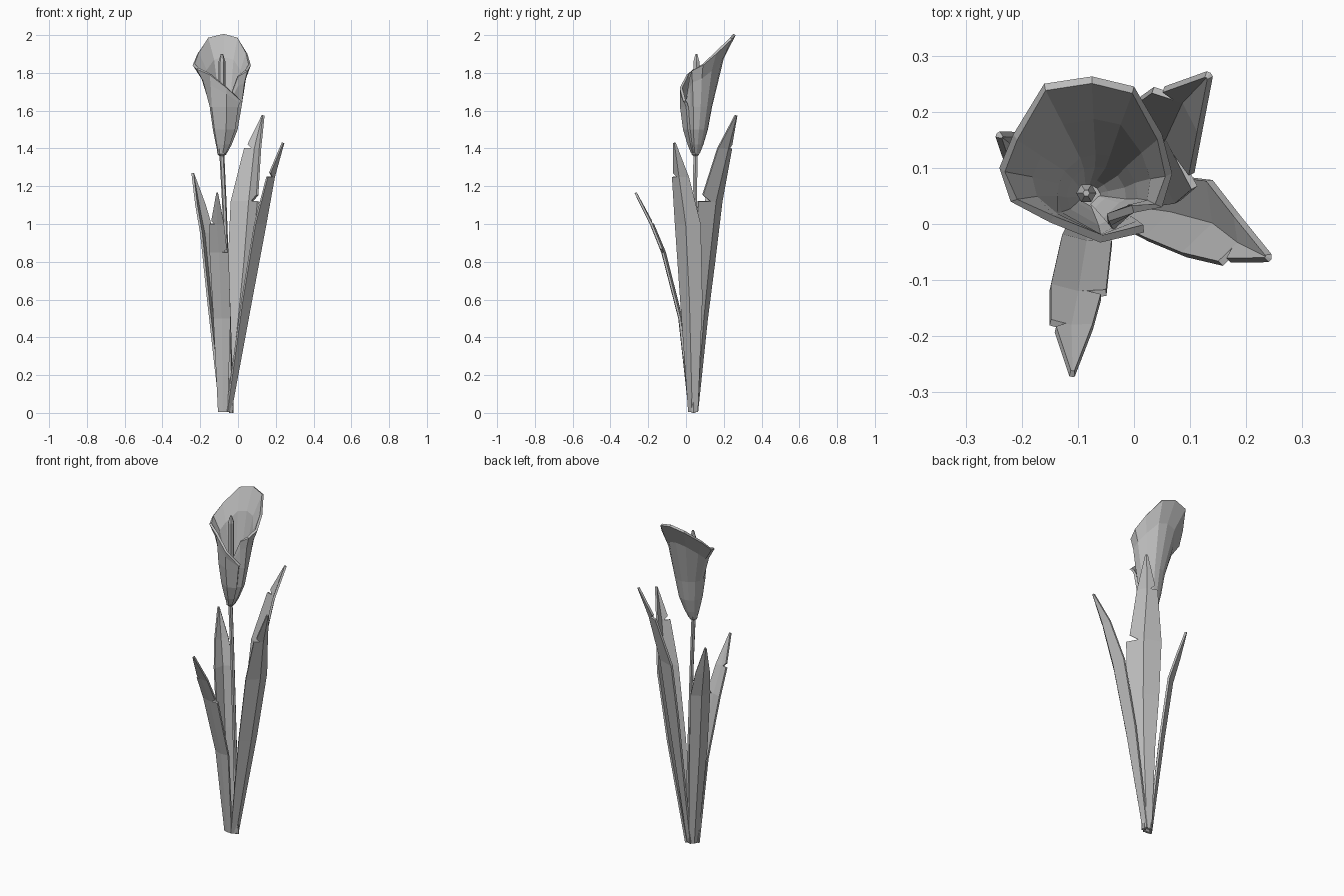
import bpy, math
from mathutils import Vector

cube = bpy.data.objects.get("Cube")
if cube:
    bpy.data.objects.remove(cube)

grey = bpy.data.materials.new("plain_grey")
grey.use_nodes = True
grey.diffuse_color = (0.5, 0.5, 0.5, 1)
grey.node_tree.nodes["Principled BSDF"].inputs["Base Color"].default_value = grey.diffuse_color


def make(name, verts, faces, thickness=0, offset=0):
    mesh = bpy.data.meshes.new(name)
    mesh.from_pydata(verts, [], faces)
    mesh.materials.append(grey)
    obj = bpy.data.objects.new(name, mesh)
    bpy.context.collection.objects.link(obj)
    if thickness:
        mod = obj.modifiers.new("thickness", "SOLIDIFY")
        mod.thickness, mod.offset = thickness, offset
    return obj


def tube(name, rings, sides=6):
    """Closed tube through (x, y, z, radius) rings."""
    verts, faces = [], []
    for x, y, z, r in rings:
        for k in range(sides):
            a = math.tau * k / sides
            verts.append((x + r * math.cos(a), y + r * math.sin(a), z))
    for j in range(len(rings) - 1):
        for k in range(sides):
            a, b = j * sides + k, j * sides + (k + 1) % sides
            faces.append((a, b, b + sides, a + sides))
    faces.append(tuple(reversed(range(sides))))
    faces.append(tuple(range(len(verts) - sides, len(verts))))
    return make(name, verts, faces)


def leaf(name, rows, fold, tears=()):
    """Folded blade: rows are keel x, y, z, half width; tears are (row, side)."""
    out = Vector(rows[-1][:3]) - Vector(rows[0][:3])
    out.z = 0
    out.normalize()
    side = Vector((-out.y, out.x, 0))
    verts, faces = [], []
    for x, y, z, w in rows:
        keel = Vector((x, y, z))
        verts += [keel + s * w * side - abs(s) * fold * w * out for s in (-1, 0, 1)]
    for j in range(len(rows) - 1):
        for s in (-1, 1):
            k, e = 3 * j + 1, 3 * j + 1 + s
            quad = [k, e, e + 3, k + 3]
            if (j, s) in tears:
                # a tear starts part way across the blade and opens upward
                edge, mid = verts[e], verts[k]
                verts.append(mid.lerp(edge, 0.3))
                inner = len(verts) - 1
                verts.append(mid.lerp(edge, 0.85).lerp(verts[e + 3], 0.12))
                quad = [k, inner, inner + 1, e + 3, k + 3]
            faces.append(quad if s > 0 else quad[::-1])
    return make(name, verts, faces, 0.012)


# Leaves
leaf("left_leaf", [(-.04, .035, .005, .025), (.07, .02, .6, .06), (.145, 0, 1, .07),
                   (.19, -.035, 1.25, .045), (.24, -.06, 1.43, .005)], 0.5, [(3, -1)])
leaf("back_leaf", [(-.05, .05, .005, .025), (.005, .09, .5, .06), (.035, .12, .8, .085),
                   (.06, .155, 1.12, .095), (.09, .22, 1.4, .055),
                   (.133, .265, 1.575, .005)], 0.4, [(3, -1), (4, 1)])
leaf("front_leaf", [(-.08, .02, .005, .025), (-.085, -.035, .5, .045), (-.1, -.125, .85, .05),
                    (-.112, -.185, 1, .038), (-.11, -.267, 1.165, .004)], 0.15,
     [(2, 1), (3, -1)])
leaf("right_leaf", [(-.085, .045, .005, .025), (-.145, .08, .6, .05), (-.18, .11, .95, .055),
                    (-.21, .135, 1.1, .04), (-.24, .158, 1.27, .004)], 0.4)

# Stem with the collar under the flower, and the spike inside it
tube("stem", [(-.035, .04, 0, .012), (-.05, .043, .5, .012), (-.072, .047, 1.1, .012),
              (-.085, .05, 1.36, .013), (-.085, .05, 1.37, .024), (-.085, .05, 1.4, .028)])
tube("flower_spike", [(-.085, .055, 1.39, .015), (-.085, .055, 1.75, .018),
                      (-.085, .055, 1.86, .018), (-.085, .055, 1.9, .006)])

# Flower: one wrapped petal, from its tucked edge around to its overlapping edge
rim = [(-.045, .005, 1.66), (0, .02, 1.78), (.05, .03, 1.81), (.068, .09, 1.84),
       (.05, .16, 1.9), (0, .245, 1.98), (-.075, .263, 2), (-.16, .25, 1.98),
       (-.215, .16, 1.9), (-.24, .1, 1.84), (-.22, .04, 1.82), (-.15, .003, 1.79),
       (-.06, -.033, 1.72), (.018, -.015, 1.65)]
profile = [(-.082, .05, 1.375, .024), (-.075, .05, 1.42, .042),
           (-.067, .05, 1.5, .066), (-.065, .053, 1.62, .085)]
verts, faces = [], []
for i, p in enumerate(rim):
    p = Vector(p)
    angle = math.atan2(p.y - .05, p.x + .065)
    shrink = 0.82 if i < 2 else 1
    for x, y, z, r in profile:
        r *= shrink
        verts.append(Vector((x + r * math.cos(angle), y + r * math.sin(angle), z)))
    last = verts[-1]
    bend = last.lerp(p, 0.5)
    bend.z = last.z + 0.68 * (p.z - last.z)
    verts += [bend, p]
n = len(profile) + 2
for i in range(len(rim) - 1):
    for j in range(n - 1):
        a = i * n + j
        faces.append((a, a + n, a + n + 1, a + 1))
make("flower_petal", verts, faces, 0.014, -1)
